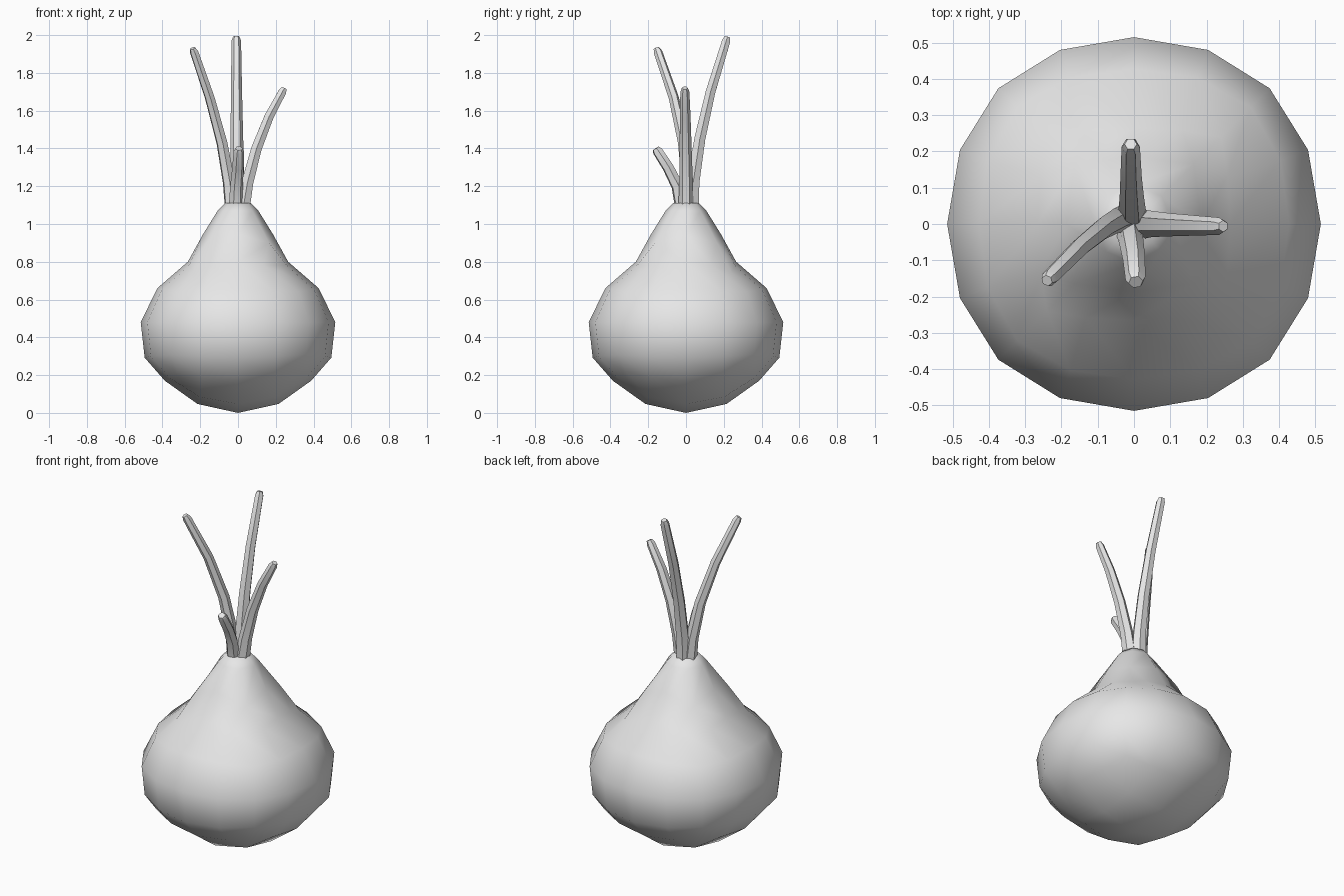
import bpy, bmesh, math
from mathutils import Vector

cube = bpy.data.objects.get("Cube")
if cube:
    bpy.data.objects.remove(cube, do_unlink=True)

grey = bpy.data.materials.new("pale grey")
grey.use_nodes = True
colour = (0.8, 0.8, 0.8, 1)
grey.diffuse_color = colour
grey.node_tree.nodes["Principled BSDF"].inputs["Base Color"].default_value = colour


def finish(obj, angle):
    bpy.ops.object.select_all(action="DESELECT")
    obj.select_set(True)
    bpy.context.view_layer.objects.active = obj
    obj.data.materials.clear()
    obj.data.materials.append(grey)
    bpy.ops.object.shade_smooth_by_angle(angle=math.radians(angle))


def lookup(table, h):
    """Interpolate (height, width scale) along the bulb."""
    for a, b in zip(table, table[1:]):
        if h <= b[0]:
            t = max(0, (h - a[0]) / (b[0] - a[0]))
            return [p + (q - p) * t for p, q in zip(a[1:], b[1:])]
    return table[-1][1:]


# Bulb: a cube rounded by subdivision, then reshaped by height
bpy.ops.mesh.primitive_cube_add(size=2)
bulb = bpy.context.object
bulb.name = "bulb"
sub = bulb.modifiers.new("round", "SUBSURF")
sub.levels = 2
bpy.ops.object.modifier_apply(modifier=sub.name)

# Relative height on the ball, final height, width scale
shape = [(-1, 0, 1.05), (-0.94, 0.042, 1.05), (-0.726, 0.17, 1.035),
         (-0.35, 0.31, 1.03), (0, 0.48, 1), (0.35, 0.64, 0.917),
         (0.726, 0.80, 0.71), (0.94, 0.95, 0.92), (1, 0.98, 0.92)]
bm = bmesh.new()
bm.from_mesh(bulb.data)
half = max(v.co.z for v in bm.verts)
for v in bm.verts:
    z, width = lookup(shape, v.co.z / half)
    k = 0.515 / half * width
    v.co = (v.co.x * k, v.co.y * k, z)

# Neck: open the crown and pull its rim up in rings
bm.verts.ensure_lookup_table()
crown = max(bm.verts, key=lambda v: v.co.z)
bmesh.ops.delete(bm, geom=[crown], context="VERTS")
rim = [e for e in bm.edges if e.is_boundary]
for radius, z in ((0.108, 1.07), (0.07, 1.11)):
    new = bmesh.ops.extrude_edge_only(bm, edges=rim)["geom"]
    rim = [g for g in new if isinstance(g, bmesh.types.BMEdge)]
    for v in (g for g in new if isinstance(g, bmesh.types.BMVert)):
        flat = Vector((v.co.x, v.co.y, 0)).normalized() * radius
        v.co = (flat.x, flat.y, z)
bmesh.ops.contextual_create(bm, geom=rim)
bmesh.ops.recalc_face_normals(bm, faces=bm.faces[:])
bm.to_mesh(bulb.data)
bm.free()
finish(bulb, 60)


# Sprouts: tapered six-sided tubes along bent paths
def sprout(name, path, base, tip):
    data = bpy.data.curves.new(name, "CURVE")
    data.dimensions = "3D"
    data.bevel_depth = 1
    data.bevel_resolution = 1
    data.use_fill_caps = True
    line = data.splines.new("POLY")
    line.points.add(len(path) - 1)
    for i, (point, co) in enumerate(zip(line.points, path)):
        point.co = (*co, 1)
        point.radius = base + (tip - base) * i / (len(path) - 1)
    # Slightly pinched end
    line.points[-1].radius *= 0.8
    obj = bpy.data.objects.new(name, data)
    bpy.context.collection.objects.link(obj)
    bpy.ops.object.select_all(action="DESELECT")
    obj.select_set(True)
    bpy.context.view_layer.objects.active = obj
    bpy.ops.object.convert(target="MESH")
    finish(bpy.context.object, 50)


sprout("front_sprout", [(-0.012, -0.025, 1.1), (-0.008, -0.045, 1.2),
                        (0, -0.095, 1.3), (0.004, -0.15, 1.385),
                        (0.005, -0.16, 1.4)], 0.037, 0.025)
sprout("left_sprout", [(0.03, 0, 1.1), (0.05, 0, 1.22), (0.098, -0.002, 1.4),
                       (0.165, -0.004, 1.57), (0.235, -0.006, 1.7),
                       (0.246, -0.006, 1.72)], 0.04, 0.02)
sprout("back_sprout", [(-0.005, 0.032, 1.1), (-0.005, 0.038, 1.22),
                       (-0.006, 0.073, 1.45), (-0.008, 0.13, 1.7),
                       (-0.009, 0.213, 1.97), (-0.009, 0.22, 1.992)], 0.042, 0.021)
sprout("right_sprout", [(-0.035, 0.012, 1.1), (-0.048, 0.01, 1.22),
                        (-0.085, -0.012, 1.43), (-0.15, -0.065, 1.67),
                        (-0.232, -0.148, 1.91), (-0.24, -0.156, 1.93)], 0.038, 0.02)
